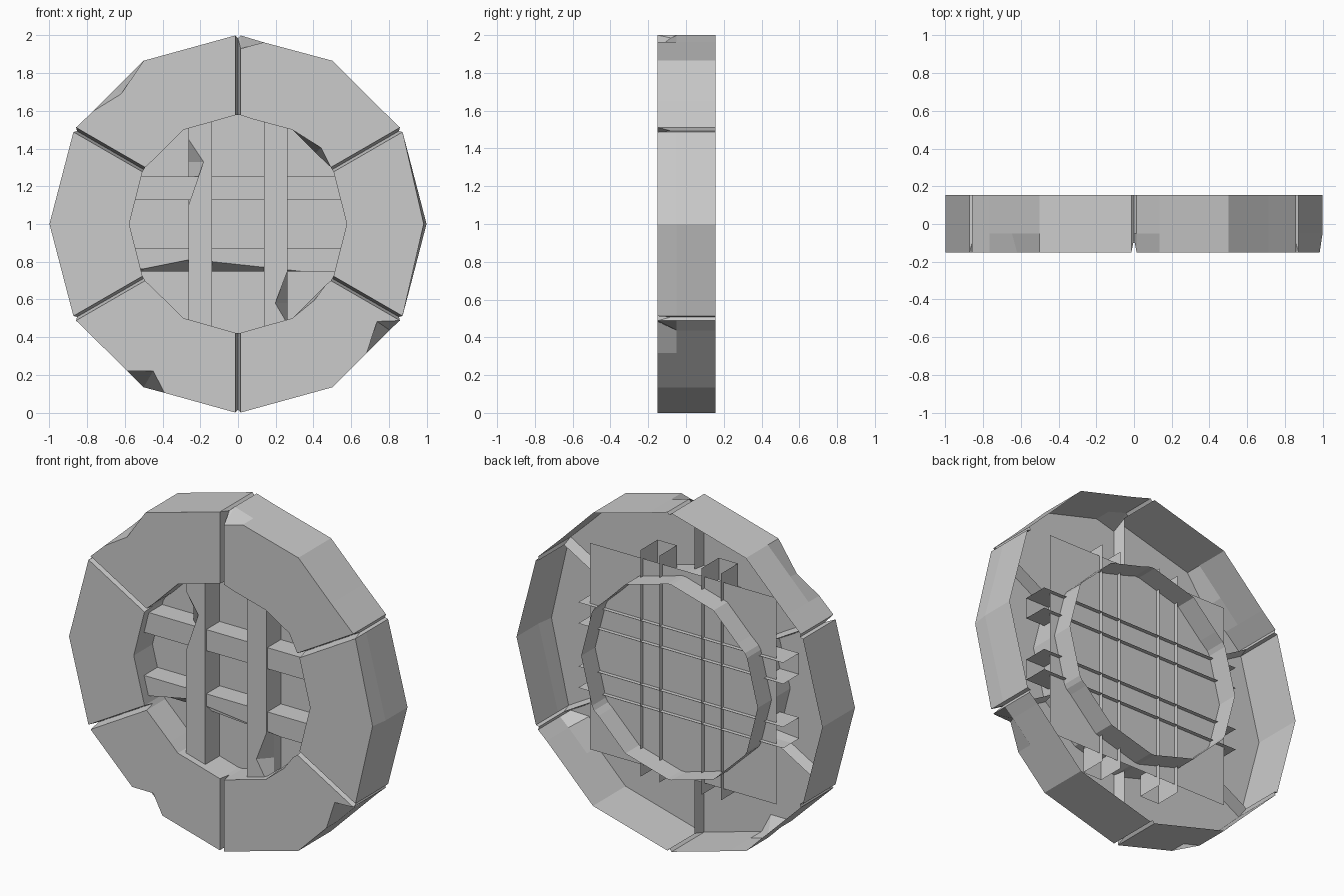
import bpy
from math import radians, cos, sin
from mathutils import Vector

if "Cube" in bpy.data.objects:
    bpy.data.objects.remove(bpy.data.objects["Cube"], do_unlink=True)

stone = bpy.data.materials.new("grey_stone")
stone.use_nodes = True
GREY = (0.6, 0.6, 0.6, 1)
stone.diffuse_color = GREY
stone.node_tree.nodes["Principled BSDF"].inputs["Base Color"].default_value = GREY

FRONT, BACK = -0.15, 0.155
OUTER, INNER = 1.0, 0.577
CENTRE = Vector((0, 0, 1))


def loft(name, sections):
    """Skin a row of open cross-sections, leaving the back open."""
    n = len(sections[0])
    verts = [p for s in sections for p in s]
    faces = [(i * n + j, i * n + j + 1, (i + 1) * n + j + 1, (i + 1) * n + j)
             for i in range(len(sections) - 1) for j in range(n - 1)]
    mesh = bpy.data.meshes.new(name)
    mesh.from_pydata(verts, [], faces)
    mesh.materials.append(stone)
    obj = bpy.data.objects.new(name, mesh)
    bpy.context.collection.objects.link(obj)
    return obj


def ring_section(angle, side=0.0, out_cut=0.0, in_cut=0.0, front=FRONT, groove=0.0):
    """Channel profile of the twelve-sided ring at one angle."""
    a = radians(angle)
    radial, tangent = Vector((cos(a), 0, sin(a))), Vector((-sin(a), 0, cos(a)))
    flat = cos(radians(15)) / cos(radians(angle % 30 - 15))

    def at(r, y):
        return CENTRE + radial * r + tangent * side + Vector((0, y, 0))
    ro, ri = OUTER * flat - groove, INNER * flat
    chip_y = FRONT + 0.1
    return [at(ro, BACK), at(ro, chip_y), at(ro - out_cut, front),
            at(ri + in_cut, front), at(ri, chip_y), at(ri, BACK)]


# Chipped edges: segment -> (angle, outer cut, inner cut)
chips = {
    0: [(45 - 2.5, 0, 0.04)],
    1: [(132, 0.04, 0), (142, 0, 0)],
    3: [(233, 0, 0), (240, 0.1, 0), (246.5, 0, 0)],
    4: [(315, 0, 0.015), (325, 0.08, 0)],
    5: [(360, 0.015, 0)],
}

# Six ring stones with sunken seams between them
GAP = 0.014
for k in range(6):
    start = 30 + 60 * k
    cuts = {start + 30: (0, 0)}
    cuts.update({a: (o, i) for a, o, i in chips.get(k, [])})
    if k == 0:
        cuts[82] = (0, 0)
    seam = dict(front=FRONT + 0.07, groove=0.015)
    rows = [ring_section(start, **seam), ring_section(start, GAP)]
    rows += [ring_section(a, 0, *cuts[a]) for a in sorted(cuts)]
    rows += [ring_section(start + 60, -GAP, 0.07 if k == 0 else 0),
             ring_section(start + 60, **seam)]
    loft(f"ring_stone_{k + 1}", rows)


def bar(name, centre, front, upright, dents=()):
    """Channel-shaped bar; dents are (position along, low cut, high cut)."""
    half, length, back = 0.0625, 0.67, 0.05
    rows = []
    for t, low, high in sorted([(-length, 0, 0), *dents, (length, 0, 0)]):
        profile = [(-half, back), (-half, front + 0.07), (-half + low, front),
                   (half - high, front), (half, front + 0.07), (half, back)]
        rows.append([CENTRE + (Vector((centre + w, y, t)) if upright
                               else Vector((t, y, centre + w))) for w, y in profile])
    loft(name, rows)


# Window bars, uprights standing just proud of the crossbars
bar("upright_right", -0.2, -0.11, True,
    [(0.1, 0, 0), (0.33, 0.08, 0), (0.45, 0, 0)])
bar("upright_left", 0.2, -0.11, True,
    [(-0.53, 0, 0), (-0.42, 0, 0.065), (-0.25, 0, 0)])
bar("crossbar_top", 0.19, -0.1, False)
bar("crossbar_bottom", -0.19, -0.1, False,
    [(-0.5, 0.015, 0), (-0.25, 0.065, 0), (0.35, 0, 0)])

# Flat panel behind the bars
P = 0.61
loft("back_panel", [[CENTRE + Vector((x, 0.025, z)) for z in (-P, P)] for x in (-P, P)])
